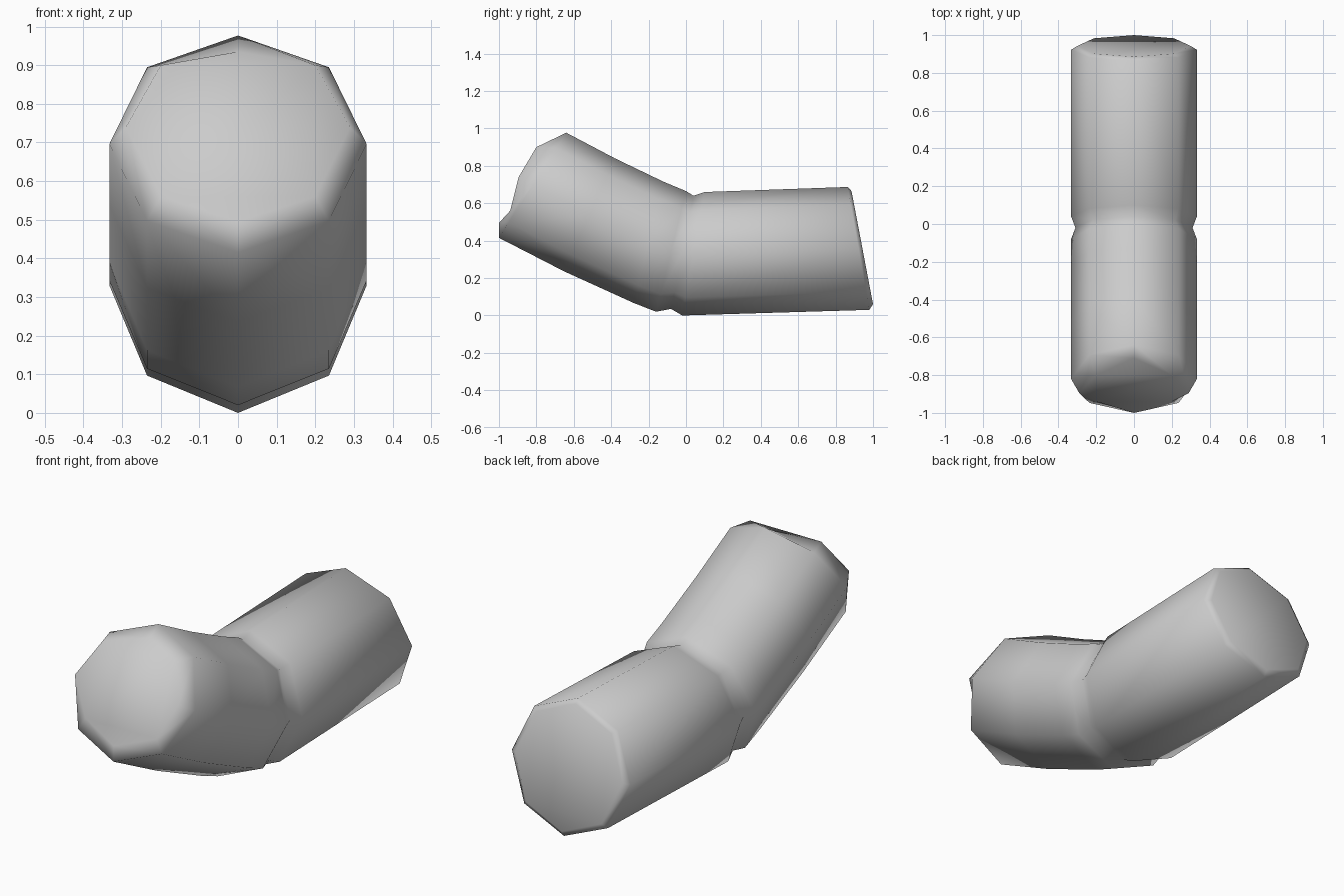
import bpy, bmesh, math

cube = bpy.data.objects.get("Cube")
if cube:
    bpy.data.objects.remove(cube, do_unlink=True)

SIDES = 8

grey = bpy.data.materials.new("plain grey")
grey.use_nodes = True
colour = (0.6, 0.6, 0.6, 1)
grey.diffuse_color = colour
grey.node_tree.nodes["Principled BSDF"].inputs["Base Color"].default_value = colour

# Cross-sections from back to front: top (y, z), bottom (y, z), half width
sections = [
    ((0.885, 0.665), (1.0, 0.06), 0.30),
    ((0.865, 0.687), (0.98, 0.03), 0.333),
    ((0.10, 0.66), (-0.02, 0.0), 0.333),
    ((0.04, 0.64), (-0.08, 0.035), 0.31),
    ((0.0, 0.665), (-0.16, 0.02), 0.333),
    ((-0.12, 0.715), (-0.28, 0.067), 0.333),
    ((-0.38, 0.84), (-0.65, 0.235), 0.333),
    ((-0.64, 0.977), (-1.0, 0.415), 0.333),
]

# Uneven front rim, from top to bottom along one half
front_rim = [(0, -0.71, 0.935), (0.2, -0.80, 0.9), (0.29, -0.895, 0.74),
             (0.2, -0.94, 0.56), (0, -1.0, 0.495)]


def ring_points(top, bottom, width):
    for i in range(SIDES):
        a = math.tau * i / SIDES
        t = (1 - math.cos(a)) / 2
        yield (width * math.sin(a),
               top[0] + (bottom[0] - top[0]) * t,
               top[1] + (bottom[1] - top[1]) * t)


bm = bmesh.new()
rings = [[bm.verts.new(p) for p in ring_points(*s)] for s in sections]
mirrored_rim = [(-x, y, z) for x, y, z in front_rim[-2:0:-1]]
rings.append([bm.verts.new(p) for p in front_rim + mirrored_rim])

# Bent tube wall and end caps
for a, b in zip(rings, rings[1:]):
    for i in range(SIDES):
        j = (i + 1) % SIDES
        bm.faces.new((a[i], a[j], b[j], b[i]))
bm.faces.new(rings[0])
bm.faces.new(rings[-1])
bmesh.ops.recalc_face_normals(bm, faces=bm.faces[:])
for f in bm.faces:
    f.smooth = True

mesh = bpy.data.meshes.new("bent_pipe")
bm.to_mesh(mesh)
bm.free()
mesh.materials.append(grey)
pipe = bpy.data.objects.new("bent_pipe", mesh)
bpy.context.collection.objects.link(pipe)
